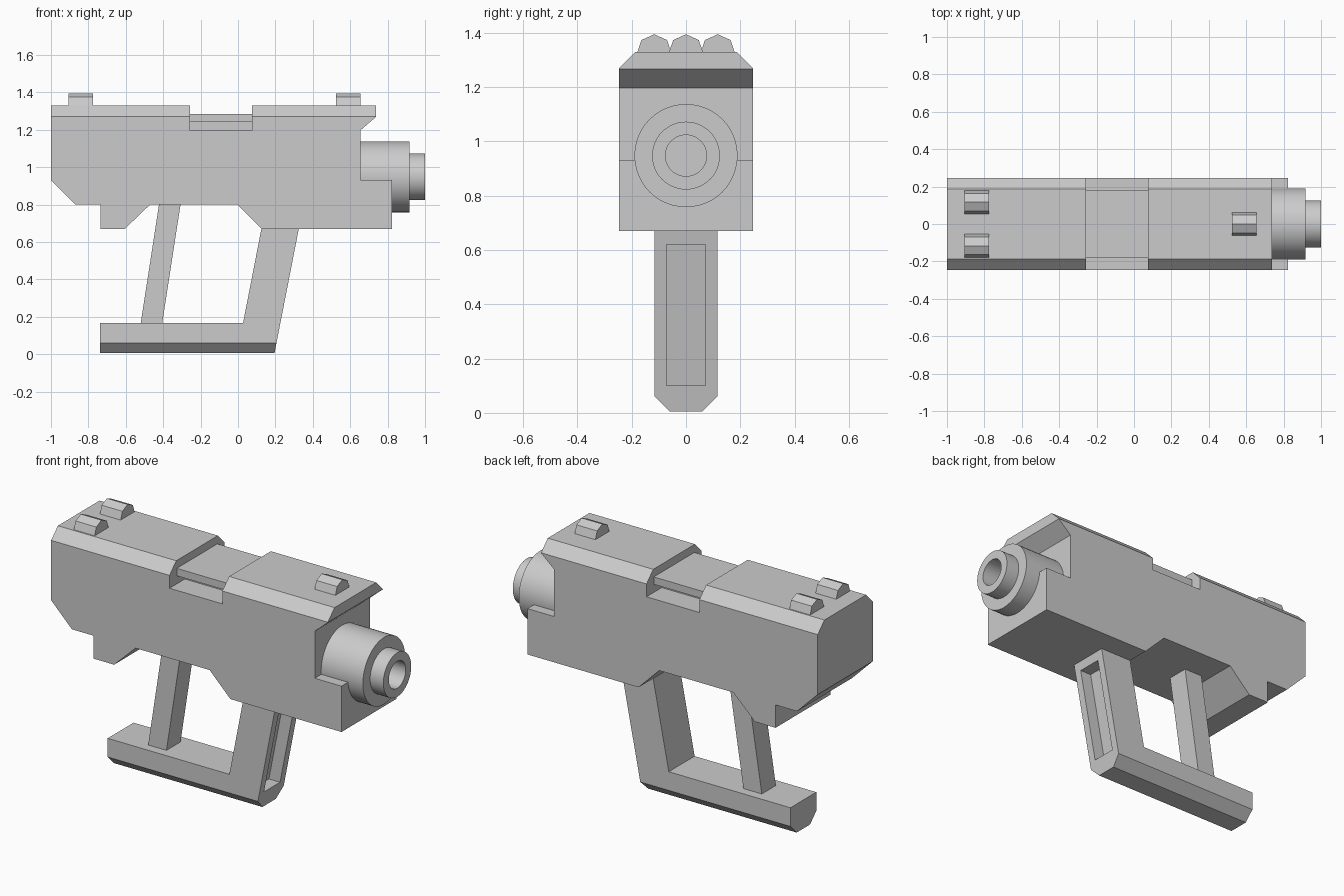
import bpy, bmesh, math
from mathutils import Vector

if "Cube" in bpy.data.objects:
    bpy.data.objects.remove(bpy.data.objects["Cube"], do_unlink=True)

GREY = (0.6, 0.6, 0.6, 1)
grey = bpy.data.materials.new("plain_grey")
grey.use_nodes = True
grey.diffuse_color = GREY
grey.node_tree.nodes["Principled BSDF"].inputs["Base Color"].default_value = GREY


def finish(name, bm):
    bmesh.ops.recalc_face_normals(bm, faces=bm.faces)
    mesh = bpy.data.meshes.new(name)
    bm.to_mesh(mesh)
    bm.free()
    mesh.materials.append(grey)
    ob = bpy.data.objects.new(name, mesh)
    bpy.context.collection.objects.link(ob)
    return ob


def prism(name, points, lo, hi, along="y", bevel_z=None, bevel=0.06):
    """Extrude a profile (x,z or y,z) and chamfer its long edges at bevel_z."""
    def place(p, d):
        return (p[0], d, p[1]) if along == "y" else (d, p[0], p[1])
    bm = bmesh.new()
    face = bm.faces.new([bm.verts.new(place(p, lo)) for p in points])
    new = bmesh.ops.extrude_face_region(bm, geom=[face])["geom"]
    shift = Vector((0, hi - lo, 0) if along == "y" else (hi - lo, 0, 0))
    bmesh.ops.translate(bm, vec=shift,
                        verts=[v for v in new if isinstance(v, bmesh.types.BMVert)])
    bmesh.ops.recalc_face_normals(bm, faces=bm.faces)
    if bevel_z is not None:
        edges = [e for e in bm.edges
                 if all(abs(v.co.z - bevel_z) < 1e-4 for v in e.verts)
                 and abs(e.verts[0].co.y - e.verts[1].co.y) < 1e-4]
        bmesh.ops.bevel(bm, geom=edges, offset=bevel, segments=1,
                        profile=0.5, affect='EDGES')
    return finish(name, bm)


def box(name, x, y, z):
    return prism(name, [(x[0], z[0]), (x[1], z[0]), (x[1], z[1]), (x[0], z[1])], *y)


def cut(ob, cutter):
    cutter.hide_render = True
    mod = ob.modifiers.new("cut", 'BOOLEAN')
    mod.operation, mod.solver, mod.object = 'DIFFERENCE', 'EXACT', cutter
    bpy.context.view_layer.objects.active = ob
    bpy.ops.object.modifier_apply(modifier=mod.name)
    bpy.data.objects.remove(cutter, do_unlink=True)


# Main body with chamfered top and front overhang
body = prism("body", [
    (-1, 0.93), (-0.87, 0.80), (-0.735, 0.80), (-0.735, 0.67), (-0.605, 0.67),
    (-0.47, 0.80), (-0.005, 0.80), (0.125, 0.67), (0.823, 0.67), (0.823, 0.93),
    (0.655, 0.93), (0.655, 1.197), (0.737, 1.268), (0.737, 1.33), (-1, 1.33)],
    -0.247, 0.247, bevel_z=1.33)

# Ejection notch: open top, plus a slot on each side under the cover
NOTCH = (-0.257, 0.075)
cut(body, box("notch_cutter", NOTCH, (-0.4, 0.4), (1.285, 1.5)))
for s in (-1, 1):
    cut(body, box("cover_cutter", NOTCH, sorted((s * 0.182, s * 0.4)), (1.197, 1.4)))
    cut(body, box("slot_cutter", NOTCH, sorted((s * 0.11, s * 0.3)), (1.197, 1.243)))

# Stepped barrel with a bore
bm = bmesh.new()
profile = [(0.6, 0), (0.6, 0.19), (0.917, 0.19), (0.917, 0.125),
           (1, 0.125), (1, 0.076), (0.85, 0.076), (0.85, 0)]
verts = [bm.verts.new((x, 0, 0.948 + r)) for x, r in profile]
edges = [bm.edges.new(pair) for pair in zip(verts, verts[1:])]
bmesh.ops.spin(bm, geom=verts + edges, cent=(0, 0, 0.948), axis=(1, 0, 0),
               angle=math.tau, steps=48, use_merge=True)
bmesh.ops.remove_doubles(bm, verts=bm.verts, dist=1e-4)
barrel = finish("barrel", bm)
bpy.ops.object.select_all(action='DESELECT')
barrel.select_set(True)
bpy.context.view_layer.objects.active = barrel
bpy.ops.object.shade_smooth_by_angle(angle=math.radians(35))

# Grip and foot bar with a recess in the slanted end
grip = prism("grip", [
    (-0.737, 0.005), (0.195, 0.005), (0.325, 0.67), (0.125, 0.67),
    (0.027, 0.167), (-0.737, 0.167)], -0.116, 0.116, bevel_z=0.005, bevel=0.056)


def slant(z, offset):
    return (0.195 + 0.1955 * (z - 0.005) + offset, z)


cut(grip, prism("recess_cutter", [slant(0.1, -0.07), slant(0.1, 0.1),
                                  slant(0.62, 0.1), slant(0.62, -0.07)], -0.072, 0.072))

# Slanted strut between body and foot bar
prism("strut", [(-0.52, 0.167), (-0.405, 0.167), (-0.307, 0.802), (-0.422, 0.802)],
      -0.063, 0.063)

# Sights
for name, x, y in (("rear_sight_right", -0.905, -0.117),
                   ("rear_sight_left", -0.905, 0.117),
                   ("front_sight", 0.525, 0)):
    prism(name, [(y - 0.063, 1.328), (y - 0.047, 1.374), (y, 1.395),
                 (y + 0.047, 1.374), (y + 0.063, 1.328)], x, x + 0.13, along="x")
